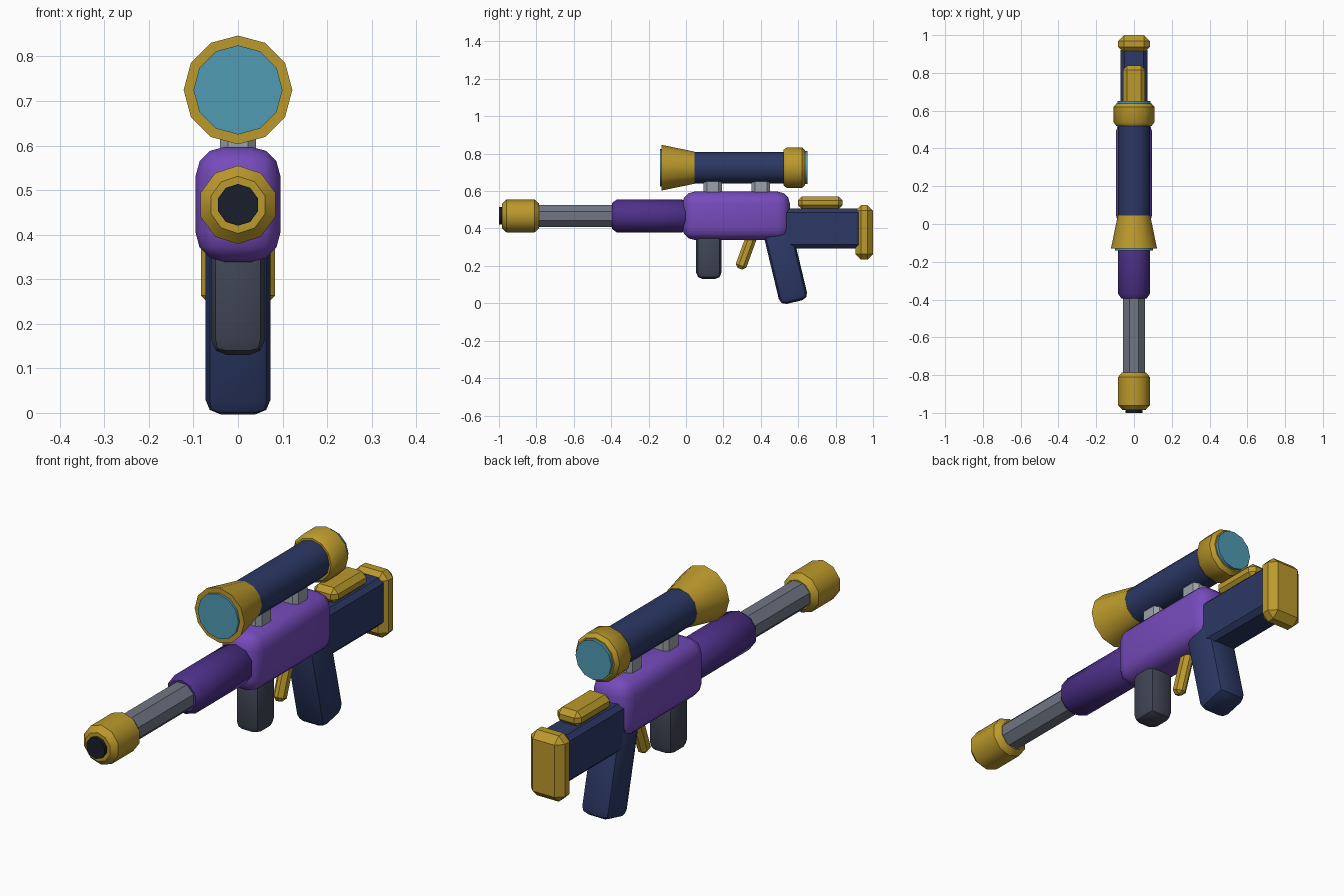
import bpy, bmesh, math

if "Cube" in bpy.data.objects:
    bpy.data.objects.remove(bpy.data.objects["Cube"])

def material(name, rgb):
    m = bpy.data.materials.new(name)
    m.diffuse_color = (*rgb, 1)
    m.use_nodes = True
    m.node_tree.nodes["Principled BSDF"].inputs["Base Color"].default_value = m.diffuse_color
    return m

GOLD = material("gold", (0.50, 0.32, 0.025))
NAVY = material("navy", (0.025, 0.04, 0.13))
PURPLE = material("purple", (0.18, 0.07, 0.50))
VIOLET = material("dark_violet", (0.075, 0.03, 0.25))
GLASS = material("glass", (0.08, 0.33, 0.45))
STEEL = material("steel", (0.16, 0.18, 0.23))
SILVER = material("silver", (0.33, 0.36, 0.40))
SLATE = material("slate", (0.05, 0.06, 0.09))
BLACK = material("black", (0.01, 0.013, 0.025))

def finish(bm, name, mat, smooth):
    bmesh.ops.recalc_face_normals(bm, faces=bm.faces)
    me = bpy.data.meshes.new(name)
    bm.to_mesh(me)
    bm.free()
    me.materials.append(mat)
    ob = bpy.data.objects.new(name, me)
    bpy.context.collection.objects.link(ob)
    if smooth:
        bpy.ops.object.select_all(action='DESELECT')
        ob.select_set(True)
        bpy.context.view_layer.objects.active = ob
        bpy.ops.object.shade_smooth_by_angle(angle=math.radians(smooth))
    return ob

def box(name, mat, loc, size, bevel, segments=1, tilt=0, smooth=30):
    """Bevelled box, tilted about x."""
    bm = bmesh.new()
    bmesh.ops.create_cube(bm, size=1)
    bmesh.ops.scale(bm, vec=size, verts=bm.verts)
    bmesh.ops.bevel(bm, geom=bm.edges[:], offset=bevel, segments=segments,
                    profile=0.5, affect='EDGES')
    ob = finish(bm, name, mat, smooth)
    ob.location = loc
    ob.rotation_euler.x = math.radians(tilt)
    return ob

def turned(name, mat, z, sides, profile, phase=0.0, smooth=38):
    """Closed solid turned about the y axis; profile is (y, radius)."""
    bm = bmesh.new()
    rings = []
    for y, r in profile:
        angles = [math.tau * (i + phase) / sides for i in range(sides)]
        rings.append([bm.verts.new((r * math.sin(a), y, z + r * math.cos(a))) for a in angles])
    for a, b in zip(rings, rings[1:]):
        for i in range(sides):
            j = (i + 1) % sides
            bm.faces.new((a[i], a[j], b[j], b[i]))
    bm.faces.new(rings[0])
    bm.faces.new(rings[-1])
    return finish(bm, name, mat, smooth)

# Receiver
box("receiver", PURPLE, (0, 0.268, 0.468), (0.19, 0.575, 0.258), 0.065, 3, smooth=60)

# Barrel group
BZ = 0.467
turned("handguard", VIOLET, BZ, 10,
       [(-0.395, 0.07), (-0.37, 0.088), (-0.02, 0.088), (0.005, 0.07)])
turned("barrel", STEEL, BZ, 8, [(-0.82, 0.063), (-0.36, 0.063)], phase=0.5, smooth=0)
turned("muzzle", GOLD, BZ, 10,
       [(-0.985, 0.064), (-0.96, 0.088), (-0.81, 0.088), (-0.785, 0.066)])
turned("bore", BLACK, BZ, 10, [(-1.0, 0.047), (-0.95, 0.047)])

# Scope
SZ = 0.725
turned("scope_tube", NAVY, SZ, 12, [(0.0, 0.085), (0.56, 0.085)])
turned("scope_bell", GOLD, SZ, 12, [(-0.13, 0.122), (0.045, 0.086)])
turned("scope_eyepiece", GOLD, SZ, 12,
       [(0.52, 0.094), (0.538, 0.108), (0.62, 0.108), (0.637, 0.094)])
turned("front_lens", GLASS, SZ, 12, [(-0.14, 0.1), (-0.11, 0.1)])
turned("rear_lens", GLASS, SZ, 12, [(0.61, 0.088), (0.65, 0.088)])
for name, y in (("front_mount", 0.143), ("rear_mount", 0.4)):
    box(name, SILVER, (0, y, 0.615), (0.08, 0.1, 0.12), 0.018)

# Stock
box("stock", NAVY, (0, 0.72, 0.4), (0.142, 0.44, 0.212), 0.02)
box("butt_plate", GOLD, (0, 0.953, 0.379), (0.167, 0.094, 0.292), 0.03)
box("cheek_rest", GOLD, (0, 0.718, 0.537), (0.118, 0.24, 0.068), 0.022)

# Grip, magazine and trigger
box("grip", NAVY, (0, 0.533, 0.201), (0.147, 0.155, 0.4), 0.035, 2, tilt=13.5)
box("magazine", SLATE, (0, 0.122, 0.26), (0.12, 0.135, 0.26), 0.034, 2)
box("trigger", GOLD, (0, 0.321, 0.274), (0.05, 0.06, 0.19), 0.017, tilt=-20)
